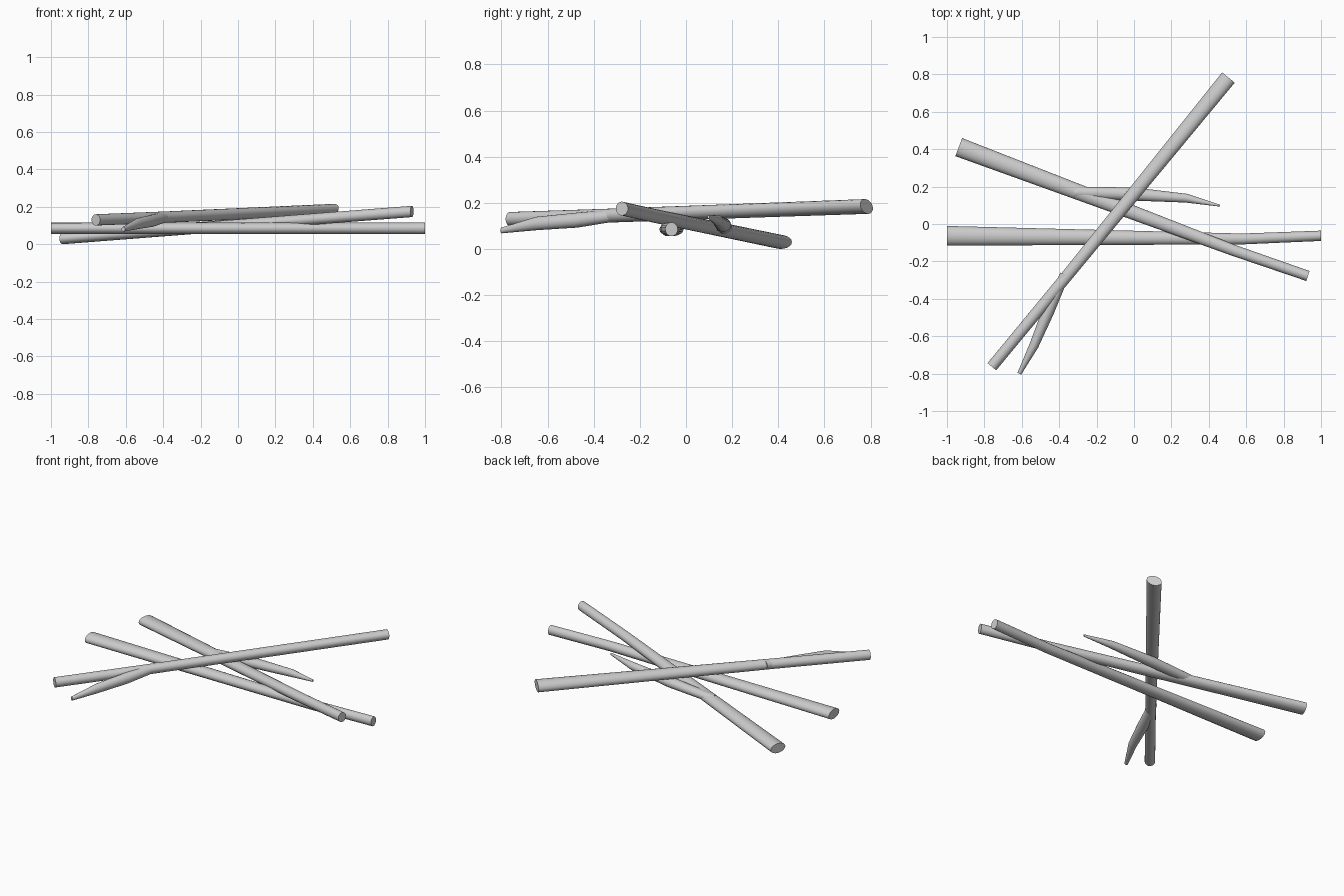
import bpy
import bmesh
import math
from mathutils import Vector, Matrix

SIDES = 20

cube = bpy.data.objects.get("Cube")
if cube:
    bpy.data.objects.remove(cube)

grey = bpy.data.materials.new("light_grey")
grey.use_nodes = True
colour = (0.6, 0.6, 0.6, 1)
grey.diffuse_color = colour
grey.node_tree.nodes["Principled BSDF"].inputs["Base Color"].default_value = colour


def stick(name, stations, roll=0):
    """Loft oval rings; each station is (x, y, z, width, height)."""
    centres = [Vector(s[:3]) for s in stations]
    bm = bmesh.new()
    rings = []
    for i, (x, y, z, width, height) in enumerate(stations):
        ahead = centres[min(i + 1, len(centres) - 1)] - centres[i]
        behind = centres[i] - centres[max(i - 1, 0)]
        along = ahead.normalized() + behind.normalized()
        along.z = 0
        along.normalize()
        turn = Matrix.Rotation(math.radians(roll), 3, along)
        side = turn @ along.cross(Vector((0, 0, 1)))
        up = turn @ Vector((0, 0, 1))
        ring = []
        for k in range(SIDES):
            a = math.tau * k / SIDES
            offset = side * math.cos(a) * width / 2 + up * math.sin(a) * height / 2
            ring.append(bm.verts.new(centres[i] + offset))
        rings.append(ring)
    for low, high in zip(rings, rings[1:]):
        for k in range(SIDES):
            n = (k + 1) % SIDES
            bm.faces.new((low[k], low[n], high[n], high[k]))
    bm.faces.new(rings[0])
    bm.faces.new(rings[-1])
    bmesh.ops.recalc_face_normals(bm, faces=bm.faces)
    mesh = bpy.data.meshes.new(name)
    bm.to_mesh(mesh)
    bm.free()
    mesh.materials.append(grey)
    obj = bpy.data.objects.new(name, mesh)
    bpy.context.collection.objects.link(obj)
    bpy.ops.object.select_all(action='DESELECT')
    obj.select_set(True)
    bpy.context.view_layer.objects.active = obj
    bpy.ops.object.shade_smooth_by_angle(angle=math.radians(40))


# Three main sticks, thick end to thin end
stick("level_stick", [
    (-1, -0.063, 0.085, 0.105, 0.06),
    (0.58, -0.08, 0.085, 0.058, 0.06),
    (1, -0.063, 0.085, 0.055, 0.06)])
stick("rising_stick", [
    (-0.937, 0.411, 0.03, 0.103, 0.06),
    (0.53, -0.14, 0.144, 0.06, 0.06),
    (0.93, -0.278, 0.175, 0.056, 0.06)])
stick("top_stick", [
    (0.505, 0.783, 0.184, 0.09, 0.06),
    (-0.387, -0.312, 0.145, 0.062, 0.06),
    (-0.76, -0.763, 0.13, 0.06, 0.06)], roll=20)

# Side twigs growing out of two sticks
stick("rising_stick_twig", [
    (-0.32, 0.17, 0.085, 0.06, 0.05),
    (0, 0.16, 0.105, 0.07, 0.06),
    (0.28, 0.138, 0.124, 0.047, 0.046),
    (0.46, 0.098, 0.138, 0.01, 0.014)])
stick("top_stick_twig", [
    (-0.37, -0.27, 0.15, 0.05, 0.05),
    (-0.46, -0.47, 0.125, 0.065, 0.065),
    (-0.535, -0.65, 0.11, 0.05, 0.058),
    (-0.613, -0.8, 0.08, 0.022, 0.025)])
